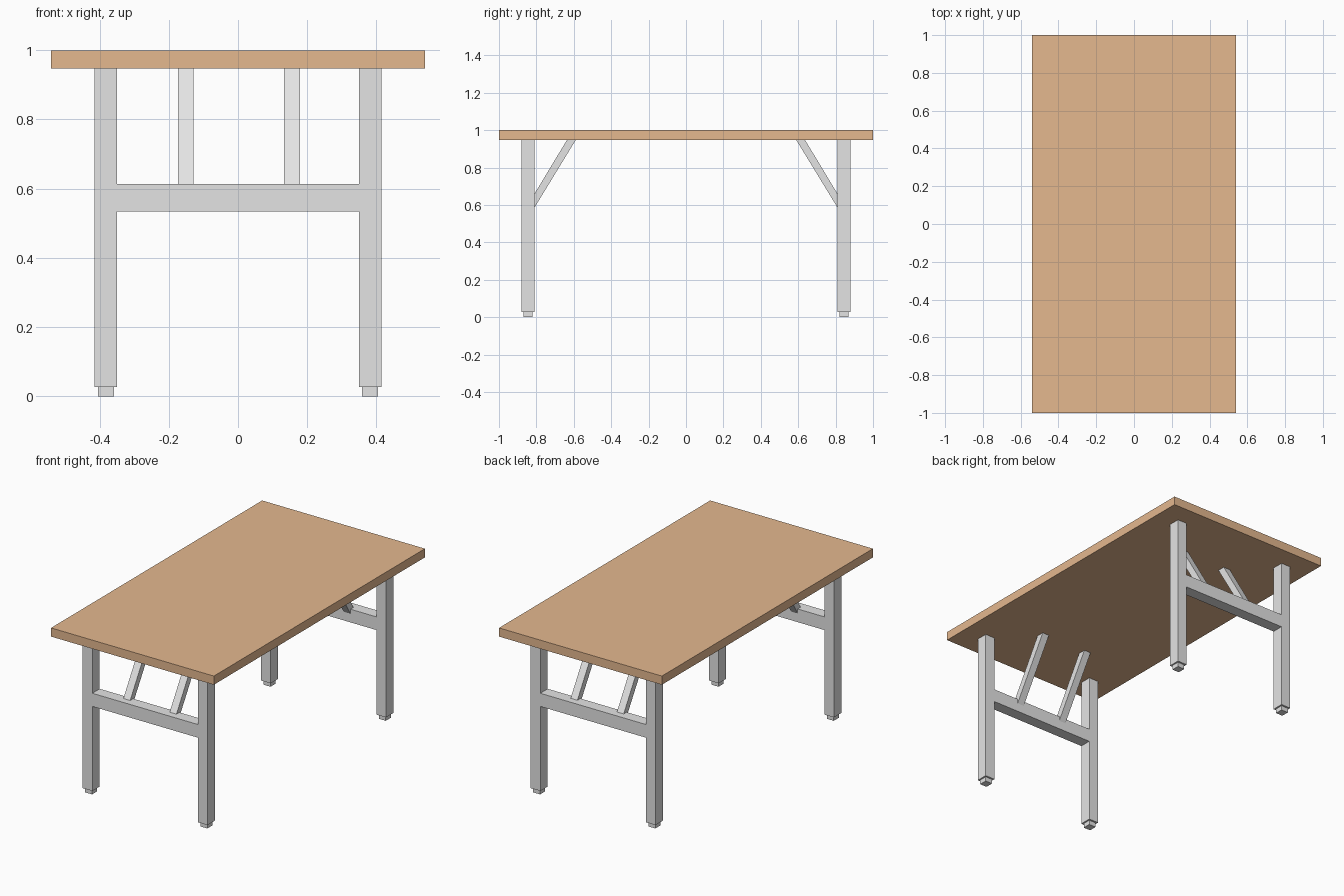
import bpy
import bmesh

if "Cube" in bpy.data.objects:
    bpy.data.objects.remove(bpy.data.objects["Cube"])


def make_material(name, rgb):
    mat = bpy.data.materials.new(name)
    mat.diffuse_color = (*rgb, 1.0)
    mat.use_nodes = True
    mat.node_tree.nodes["Principled BSDF"].inputs["Base Color"].default_value = mat.diffuse_color
    return mat


WOOD = make_material("warm_wood", (0.78, 0.48, 0.275))
METAL = make_material("light_grey_metal", (0.775, 0.775, 0.775))


def prism(name, profile, x0, x1, mat):
    """Extrude a closed (y, z) profile along x."""
    bm = bmesh.new()
    face = bm.faces.new([bm.verts.new((x0, y, z)) for y, z in profile])
    ext = bmesh.ops.extrude_face_region(bm, geom=[face])
    moved = [v for v in ext["geom"] if isinstance(v, bmesh.types.BMVert)]
    bmesh.ops.translate(bm, verts=moved, vec=(x1 - x0, 0, 0))
    bmesh.ops.recalc_face_normals(bm, faces=bm.faces[:])
    mesh = bpy.data.meshes.new(name)
    bm.to_mesh(mesh)
    bm.free()
    mesh.materials.append(mat)
    obj = bpy.data.objects.new(name, mesh)
    bpy.context.collection.objects.link(obj)
    return obj


def box(name, x0, x1, y0, y1, z0, z1, mat):
    return prism(name, [(y0, z0), (y1, z0), (y1, z1), (y0, z1)], x0, x1, mat)


TOP_Z = 0.948    # underside of the table top
FOOT_Z = 0.027   # underside of the legs
LEG_X = 0.382
LEG_Y = 0.845

# Table top
box("table_top", -0.54, 0.54, -1.0, 1.0, TOP_Z, 1.0, WOOD)

for end, s in (("front", -1), ("back", 1)):
    y = s * LEG_Y
    # Legs with smaller feet
    for side, t in (("left", -1), ("right", 1)):
        x = t * LEG_X
        box(f"{end}_{side}_leg", x - 0.032, x + 0.032, y - 0.035, y + 0.035,
            FOOT_Z, TOP_Z, METAL)
        box(f"{end}_{side}_foot", x - 0.023, x + 0.023, y - 0.024, y + 0.024,
            0.0, FOOT_Z, METAL)
    # Cross rail between the legs
    box(f"{end}_rail", -LEG_X + 0.032, LEG_X - 0.032, y - 0.035, y + 0.035,
        0.534, 0.613, METAL)
    # Slanted braces from the rail up to the table top
    profile = [(s * 0.838, 0.613), (s * 0.636, TOP_Z),
               (s * 0.589, TOP_Z), (s * 0.838, 0.54)]
    for side, x in (("left", -0.151), ("right", 0.156)):
        prism(f"{end}_{side}_brace", profile, x - 0.0225, x + 0.0225, METAL)
